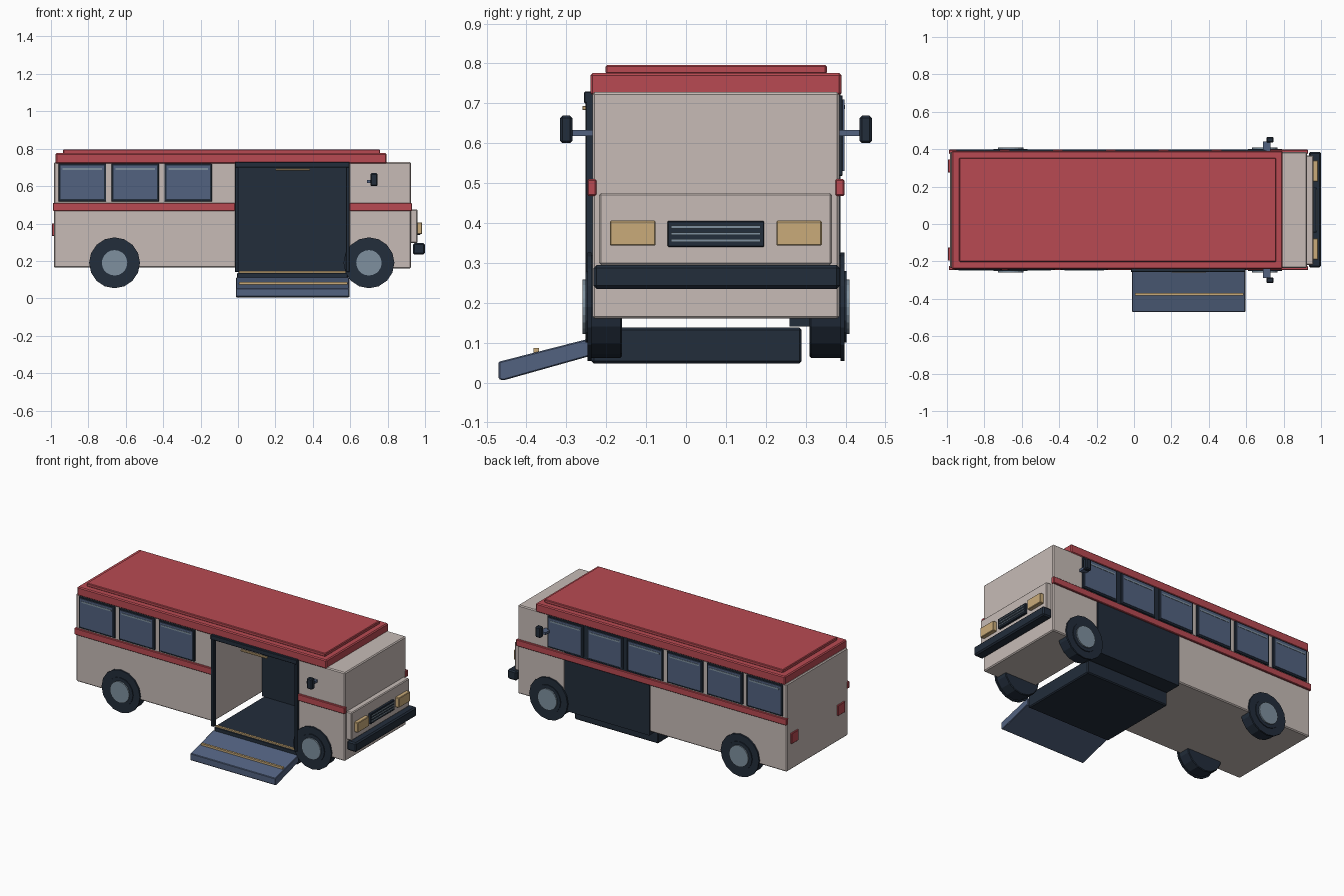
import bpy, bmesh, math
from mathutils import Vector

if "Cube" in bpy.data.objects:
    bpy.data.objects.remove(bpy.data.objects["Cube"])

def mat(name, r, g, b):
    m = bpy.data.materials.new(name)
    m.diffuse_color = (r, g, b, 1)
    m.use_nodes = True
    m.node_tree.nodes["Principled BSDF"].inputs["Base Color"].default_value = m.diffuse_color
    return m

BEIGE = mat("warm_beige", .57, .50, .47)
RED = mat("red", .48, .068, .084)
NAVY = mat("dark_navy", .016, .026, .043)
SLATE = mat("slate_blue", .084, .122, .215)
PALE = mat("pale_blue_grey", .21, .28, .345)
GOLD = mat("sand_gold", .59, .41, .195)

YC = .075          # centre line of the body
NEAR, FAR = -.235, .385

def finish(name, bm, m, bevel=0):
    bmesh.ops.recalc_face_normals(bm, faces=bm.faces)
    me = bpy.data.meshes.new(name)
    bm.to_mesh(me)
    bm.free()
    me.materials.append(m)
    ob = bpy.data.objects.new(name, me)
    bpy.context.collection.objects.link(ob)
    if bevel:
        b = ob.modifiers.new("bevel", 'BEVEL')
        b.width, b.segments = bevel, 1
    return ob

def box(name, x, y, z, m, bevel=0):
    """Box from (min, max) pairs."""
    bm = bmesh.new()
    bmesh.ops.create_cube(bm, size=1)
    for v in bm.verts:
        v.co = Vector([(r[0] + r[1]) / 2 + c * (r[1] - r[0]) for r, c in zip((x, y, z), v.co)])
    return finish(name, bm, m, bevel)

def side_box(name, side, x, depth, z, m, bevel=0):
    """Box on a body side; depth is measured outward from the side wall."""
    y = [FAR + d if side > 0 else NEAR - d for d in depth]
    return box(name, x, (min(y), max(y)), z, m, bevel)

def disc(name, x, z, side, r, depth, m, n=16, bevel=0):
    """Wheel-like cylinder with its axis along y."""
    bm = bmesh.new()
    y = [FAR + d if side > 0 else NEAR - d for d in depth]
    rings = [[bm.verts.new((x + r * math.cos(2 * math.pi * i / n), yy,
                            z + r * math.sin(2 * math.pi * i / n))) for i in range(n)] for yy in y]
    for ring in rings:
        bm.faces.new(ring)
    for i in range(n):
        j = (i + 1) % n
        bm.faces.new((rings[0][i], rings[0][j], rings[1][j], rings[1][i]))
    return finish(name, bm, m, bevel)

# Body shells behind and ahead of the door bay
box("rear_body", (-.985, -.01), (NEAR, FAR), (.165, .728), BEIGE, .006)
box("front_body", (.592, .925), (NEAR, FAR), (.16, .728), BEIGE, .006)

# Door bay: far wall, low floor, frame
box("bay_wall", (-.01, .592), (.26, .387), (.14, .725), NAVY)
box("bay_floor", (-.005, .588), (-.237, .29), (.048, .138), NAVY, .006)
for x in ((-.017, .003), (.577, .597)):
    box("door_post", x, (-.252, -.225), (.14, .73), NAVY, .003)
box("door_header", (-.017, .597), (-.256, -.225), (.7, .73), NAVY, .003)
box("header_lamp", (.2, .385), (-.26, -.245), (.683, .694), GOLD, .002)

# Sloped boarding ramp with grip strips
bm = bmesh.new()
profile = [(-.47, .052), (-.235, .112), (-.235, .068), (-.459, .005), (-.47, .009)]
ends = [[bm.verts.new((x, y, z)) for y, z in profile] for x in (-.01, .595)]
for e in ends:
    bm.faces.new(e)
for i in range(len(profile)):
    j = (i + 1) % len(profile)
    bm.faces.new((ends[0][i], ends[0][j], ends[1][j], ends[1][i]))
finish("ramp", bm, SLATE, .003)
box("ramp_strip", (.005, .585), (-.382, -.368), (.074, .087), GOLD)
box("threshold_strip", (.005, .575), (-.235, -.221), (.136, .145), GOLD)

# Two-step roof
box("roof", (-.975, .795), (-.24, .39), (.72, .776), RED, .006)
box("roof_cap", (-.935, .76), (-.202, .353), (.774, .796), RED, .004)

# Waist stripes
side_box("stripe_far", 1, (-.99, .93), (-.01, .012), (.468, .51), RED, .003)
side_box("stripe_rear", -1, (-.99, -.015), (-.01, .012), (.468, .51), RED, .003)
side_box("stripe_front", -1, (.597, .93), (-.01, .012), (.468, .51), RED, .003)

# Windows: three on the door side, six on the other
for side, count in ((-1, 3), (1, 6)):
    for i in range(count):
        x0 = -.96 + .283 * i
        x1 = x0 + .255
        side_box("window_frame", side, (x0, x1), (-.005, .008), (.518, .72), NAVY, .002)
        side_box("window_glass", side, (x0 + .012, x1 - .012), (0, .012), (.53, .71), SLATE)
        side_box("window_glint", side, (x0 + .022, x1 - .022), (.008, .014), (.686, .696), PALE)

# Wheels and mirrors on both sides
for side in (-1, 1):
    for x in (-.66, .70):
        disc("tyre", x, .19, side, .128, (-.075, .012), NAVY, bevel=.004)
        disc("tyre_rim", x, .19, side, .136, (.002, .012), NAVY)
        disc("wheel_ring", x, .19, side, .09, (.01, .017), NAVY)
        disc("hub", x, .19, side, .068, (.01, .025), PALE, 20)
    side_box("mirror_arm", side, (.69, .73), (-.01, .055), (.618, .633), SLATE)
    side_box("mirror_head", side, (.708, .746), (.05, .081), (.6, .669), NAVY, .006)

# Nose panel, bumper, lights and grille
box("nose_panel", (.915, .96), (-.218, .366), (.295, .475), BEIGE, .005)
box("bumper", (.935, 1.0), (-.232, .386), (.235, .295), NAVY, .008)
for s in (-1, 1):
    y = YC + s * .2085
    box("headlight", (.95, .985), (y - .057, y + .057), (.343, .406), GOLD, .003)
    y = YC + s * .236
    box("tail_light", (-.995, -.98), (y - .035, y + .035), (.333, .4), RED, .002)
box("grille", (.95, .975), (YC - .121, YC + .121), (.34, .405), NAVY, .002)
for z in (.356, .373, .39):
    box("grille_bar", (.97, .98), (YC - .112, YC + .112), (z - .0035, z + .0035), PALE)
